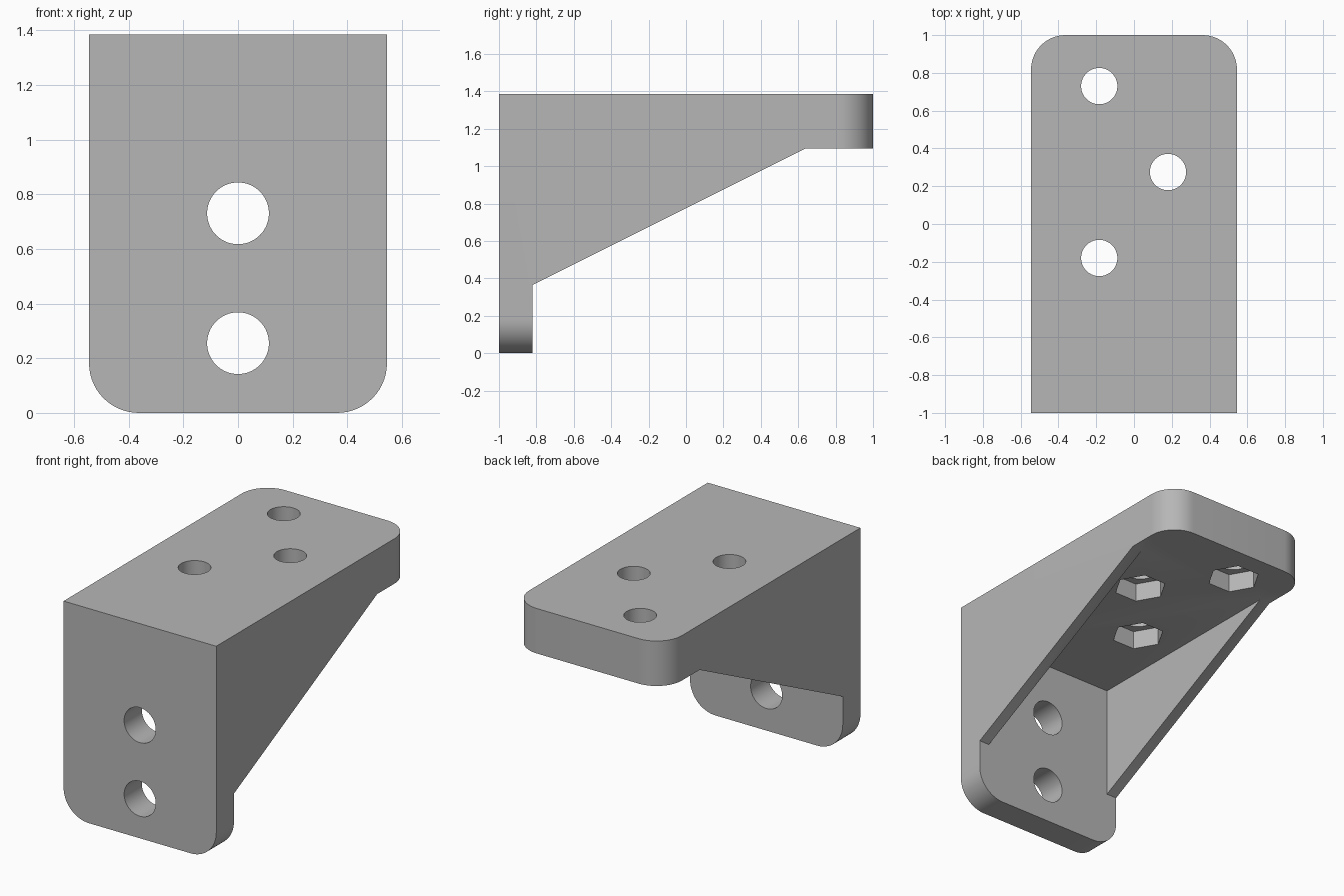
import bpy
import bmesh
from math import cos, sin, tau, radians
from mathutils import Vector

default = bpy.data.objects.get("Cube")
if default:
    bpy.data.objects.remove(default, do_unlink=True)

# Main dimensions
HALF_W, HEIGHT = 0.545, 1.385
SHELF_Z, PLATE_Y = 1.095, -0.82
RIB, CORNER = 0.073, 0.182

grey = bpy.data.materials.new("plain grey")
grey.use_nodes = True
colour = (0.47, 0.47, 0.47, 1)
grey.diffuse_color = colour
grey.node_tree.nodes["Principled BSDF"].inputs["Base Color"].default_value = colour


def prism(name, points, axis, lo, hi):
    """Extrude a 2D outline along an axis from lo to hi."""
    def place(p, h):
        co = list(p)
        co.insert("xyz".index(axis), h)
        return Vector(co)
    bm = bmesh.new()
    face = bm.faces.new([bm.verts.new(place(p, lo)) for p in points])
    new = bmesh.ops.extrude_face_region(bm, geom=[face])["geom"]
    shift = place((0, 0), hi - lo)
    bmesh.ops.translate(bm, vec=shift, verts=[v for v in new if isinstance(v, bmesh.types.BMVert)])
    bmesh.ops.recalc_face_normals(bm, faces=bm.faces)
    mesh = bpy.data.meshes.new(name)
    bm.to_mesh(mesh)
    bm.free()
    mesh.materials.append(grey)
    obj = bpy.data.objects.new(name, mesh)
    bpy.context.collection.objects.link(obj)
    return obj


def ring(a, b, radius, sides):
    return [(a + radius * cos(tau * i / sides), b + radius * sin(tau * i / sides))
            for i in range(sides)]


# Bracket body from its side profile
profile = [(-1, 0), (PLATE_Y, 0), (PLATE_Y, 0.365), (0.64, SHELF_Z),
           (1, SHELF_Z), (1, HEIGHT), (-1, HEIGHT)]
bracket = prism("shelf_bracket", profile, "x", -HALF_W, HALF_W)

# Rounded free corners of the shelf and the wall plate
bm = bmesh.new()
bm.from_mesh(bracket.data)
corners = []
for e in bm.edges:
    a, b = (v.co for v in e.verts)
    along_x = abs(a.x - b.x) > 0.01
    shelf_end = min(a.y, b.y) > 0.99
    plate_end = max(a.z, b.z) < 0.01
    if not along_x and (shelf_end or plate_end):
        corners.append(e)
bmesh.ops.bevel(bm, geom=corners, offset=CORNER, segments=14, profile=0.5, affect="EDGES")
bm.to_mesh(bracket.data)
bm.free()

# Hollow between the two side ribs
inner = HALF_W - RIB
hollow = [(PLATE_Y, 0.25), (0.75, 0.25), (0.75, SHELF_Z), (PLATE_Y, SHELF_Z)]
cutters = [prism("hollow_cutter", hollow, "x", -inner, inner)]

# Wall screw holes
for z in (0.255, 0.73):
    cutters.append(prism("wall_hole_cutter", ring(0, z, 0.113, 64), "y", -1.2, -0.6))

# Shelf bolt holes with hexagonal nut pockets underneath
for x, y in ((-0.184, 0.73), (0.18, 0.275), (-0.184, -0.18)):
    cutters.append(prism("nut_pocket_cutter", ring(x, y, 0.16, 6), "z", 1.0, SHELF_Z + 0.12))
    cutters.append(prism("bolt_hole_cutter", ring(x, y, 0.096, 64), "z", 0.95, 1.6))

bpy.ops.object.select_all(action="DESELECT")
bpy.context.view_layer.objects.active = bracket
bracket.select_set(True)
for cutter in cutters:
    cutter.hide_render = True
    mod = bracket.modifiers.new("cut", "BOOLEAN")
    mod.operation = "DIFFERENCE"
    mod.solver = "EXACT"
    mod.object = cutter
    bpy.ops.object.modifier_apply(modifier=mod.name)
    bpy.data.objects.remove(cutter, do_unlink=True)

bpy.ops.object.shade_smooth_by_angle(angle=radians(30))
